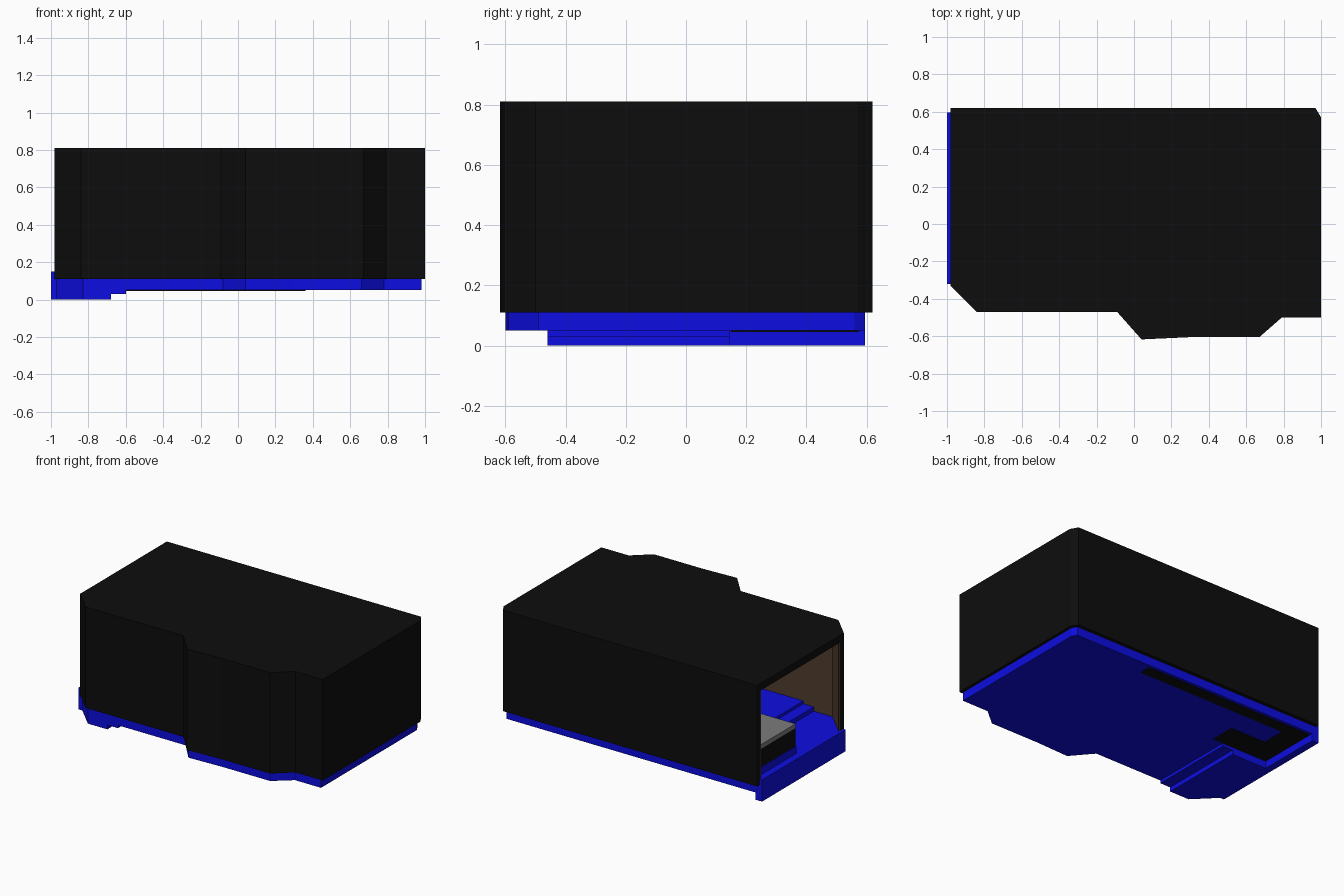
import bpy, bmesh
from mathutils import Vector

if "Cube" in bpy.data.objects:
    bpy.data.objects.remove(bpy.data.objects["Cube"])


def material(name, rgb):
    m = bpy.data.materials.new(name)
    m.diffuse_color = (*rgb, 1)
    m.use_nodes = True
    m.node_tree.nodes["Principled BSDF"].inputs["Base Color"].default_value = m.diffuse_color
    return m


BLACK = material("black", (0.004, 0.004, 0.004))
BLUE = material("blue", (0.004, 0.004, 0.75))
BROWN = material("brown", (0.08, 0.045, 0.025))
GREY = material("grey", (0.2, 0.2, 0.2))


def prisms(name, parts, mat):
    """One object from (outline, z0, z1) vertical prisms."""
    bm = bmesh.new()
    for outline, z0, z1 in parts:
        face = bm.faces.new([bm.verts.new((x, y, z0)) for x, y in outline])
        ext = bmesh.ops.extrude_face_region(bm, geom=[face], use_keep_orig=True)
        top = [v for v in ext["geom"] if isinstance(v, bmesh.types.BMVert)]
        bmesh.ops.translate(bm, verts=top, vec=(0, 0, z1 - z0))
    bmesh.ops.recalc_face_normals(bm, faces=bm.faces)
    me = bpy.data.meshes.new(name)
    bm.to_mesh(me)
    bm.free()
    me.materials.append(mat)
    ob = bpy.data.objects.new(name, me)
    bpy.context.collection.objects.link(ob)
    return ob


def inset(path, d):
    """Offset a clockwise outline inward; the closing (open left) edge stays put."""
    n = len(path)
    p = [Vector(q) for q in path]
    lines = []
    for i in range(n):
        t = (p[(i + 1) % n] - p[i]).normalized()
        shift = 0 if i == n - 1 else d
        lines.append((p[i] + Vector((t.y, -t.x)) * shift, t))
    out = []
    for i in range(n):
        (a, s), (b, t) = lines[i - 1], lines[i]
        k = (b - a).cross(t) / s.cross(t)
        out.append(tuple(a + s * k))
    return out


def band(path, d0, d1):
    return inset(path, d0) + inset(path, d1)[::-1]


# Outer shell outline, clockwise from the back left, open on the left side
OUT = [(-0.98, 0.62), (0.97, 0.62), (1.0, 0.57), (1.0, -0.5), (0.79, -0.5),
       (0.67, -0.605), (0.3, -0.605), (0.04, -0.617), (-0.09, -0.47),
       (-0.84, -0.47), (-0.98, -0.33)]
prisms("walls", [(band(OUT, 0, 0.03), 0.11, 0.76)], BLACK)
prisms("roof", [(OUT, 0.76, 0.81)], BLACK)
prisms("wall_lining", [(band(OUT, 0.03, 0.04), 0.13, 0.76)], BROWN)

# Floor: low entrance, one step, and the raised main level
low = [(-1, 0.595), (-0.95, 0.595), (-0.95, 0.145), (-0.68, 0.145),
       (-0.68, -0.46), (-0.83, -0.46), (-0.97, -0.32), (-1, -0.32)]
step = [(-0.68, 0.145), (-0.6, 0.145), (-0.6, -0.46), (-0.68, -0.46)]
main = [(-0.95, 0.595), (0.96, 0.595), (0.98, 0.56), (0.98, -0.49),
        (0.78, -0.49), (0.66, -0.59), (0.3, -0.59), (0.04, -0.6),
        (-0.08, -0.46), (-0.6, -0.46), (-0.6, 0.145), (-0.95, 0.145)]
prisms("floor", [(low, 0, 0.15), (step, 0.03, 0.18), (main, 0.05, 0.2)], BLUE)

# U-shaped counter whose base shows through the floor, with a grey top
counter = [(-0.945, 0.575), (0.36, 0.575), (0.36, 0.495), (-0.79, 0.495),
           (-0.79, 0.325), (-0.52, 0.325), (-0.52, 0.15), (-0.945, 0.15)]
prisms("counter_base", [(counter, 0.046, 0.325)], BLACK)
prisms("counter_top", [(counter, 0.325, 0.355)], GREY)
